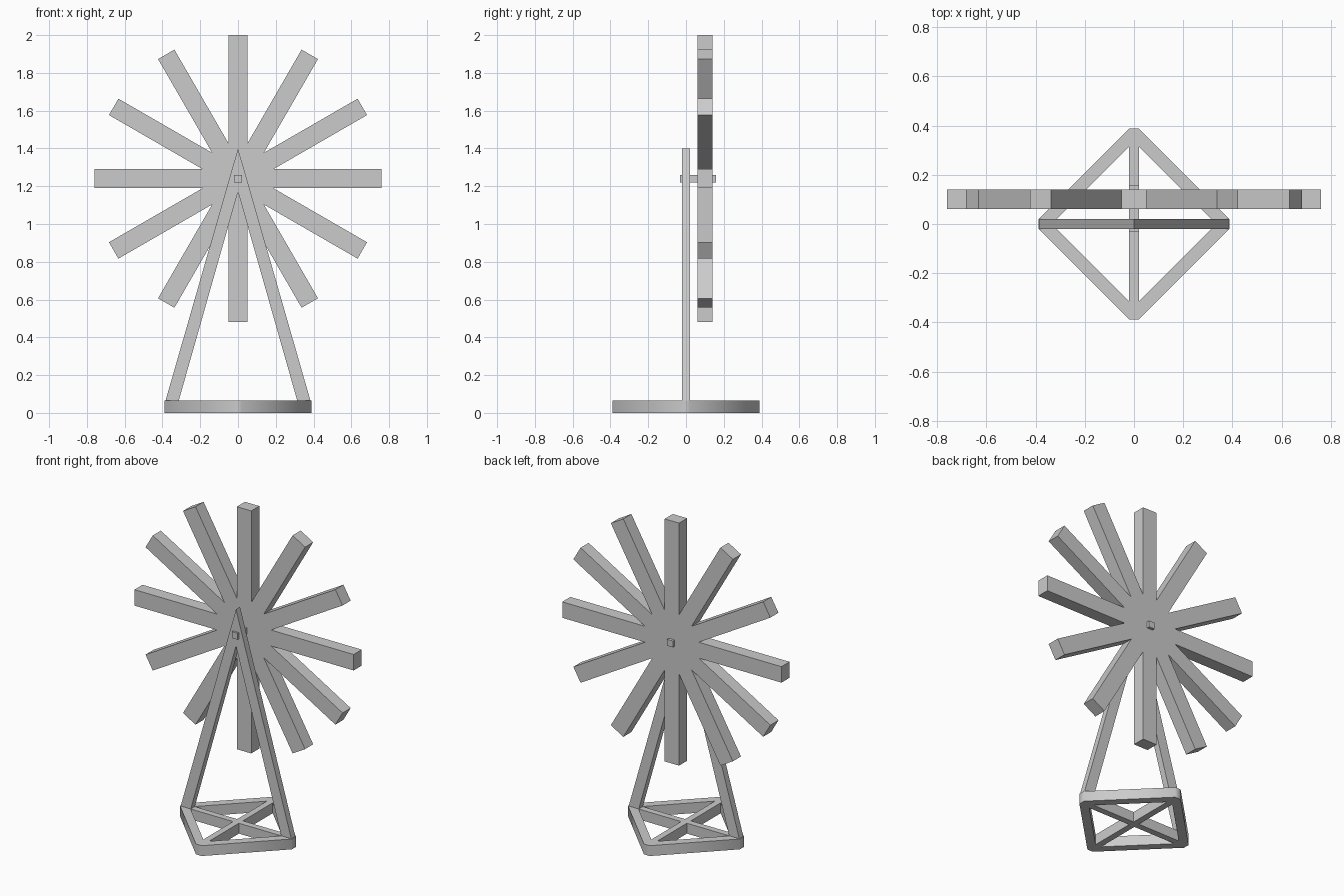
import bpy, bmesh
from math import sin, cos, radians, pi
from mathutils import Matrix

if "Cube" in bpy.data.objects:
    bpy.data.objects.remove(bpy.data.objects["Cube"])


def plate(name, loops, depth, loc, upright=False):
    """Fill the outlines (inner loops become holes) and extrude to a mesh, centred on loc."""
    curve = bpy.data.curves.new(name + "_profile", 'CURVE')
    curve.dimensions = '2D'
    curve.fill_mode = 'BOTH'
    curve.extrude = depth / 2
    for pts in loops:
        s = curve.splines.new('POLY')
        s.points.add(len(pts) - 1)
        for p, (x, y) in zip(s.points, pts):
            p.co = (x, y, 0, 1)
        s.use_cyclic_u = True
    tmp = bpy.data.objects.new(name + "_tmp", curve)
    bpy.context.collection.objects.link(tmp)
    bpy.context.view_layer.update()
    dg = bpy.context.evaluated_depsgraph_get()
    mesh = bpy.data.meshes.new_from_object(tmp.evaluated_get(dg))
    bpy.data.objects.remove(tmp)
    mesh.name = name
    bm = bmesh.new()
    bm.from_mesh(mesh)
    bmesh.ops.remove_doubles(bm, verts=bm.verts, dist=1e-5)
    if upright:
        bm.transform(Matrix.Rotation(pi / 2, 4, 'X'))
    bmesh.ops.recalc_face_normals(bm, faces=bm.faces)
    for f in bm.faces:
        f.smooth = False
    bm.to_mesh(mesh)
    bm.free()
    ob = bpy.data.objects.new(name, mesh)
    ob.location = loc
    bpy.context.collection.objects.link(ob)
    return ob


# Base: diamond rim with clipped corners and a cross brace
R, c, h = 0.388, 0.02, 0.065
rim = [(R, -c), (R, c), (c, R), (-c, R), (-R, c), (-R, -c), (-c, -R), (c, -R)]
holes = [[(sx * c, sy * c), (sx * 0.315, sy * c), (sx * c, sy * 0.315)]
         for sx in (1, -1) for sy in (1, -1)]
base = plate("base_frame", [rim] + holes, h, (0, 0, h / 2))
bpy.context.view_layer.objects.active = base
base.select_set(True)
bpy.ops.object.shade_smooth_by_angle(angle=radians(50))

# Tapering pair of legs meeting at a point
legs = [(-0.385, 0.06), (0, 1.40), (0.385, 0.06), (0.315, 0.06), (0, 1.17), (-0.315, 0.06)]
plate("support_legs", [legs], 0.04, (0, 0, 0), upright=True)

# Wheel: twelve bars merged into one star outline
n, radius, half_w = 12, 0.76, 0.05
notch = half_w / sin(pi / n)
star = []
for i in range(n):
    a = 2 * pi * i / n
    for u, v in ((radius, -half_w), (radius, half_w)):
        star.append((u * cos(a) - v * sin(a), u * sin(a) + v * cos(a)))
    star.append((notch * cos(a + pi / n), notch * sin(a + pi / n)))
plate("spoked_wheel", [star], 0.08, (0, 0.10, 1.24), upright=True)

# Square axle through legs and wheel
q = 0.02
plate("axle", [[(-q, -q), (q, -q), (q, q), (-q, q)]], 0.19, (0, 0.063, 1.24), upright=True)
